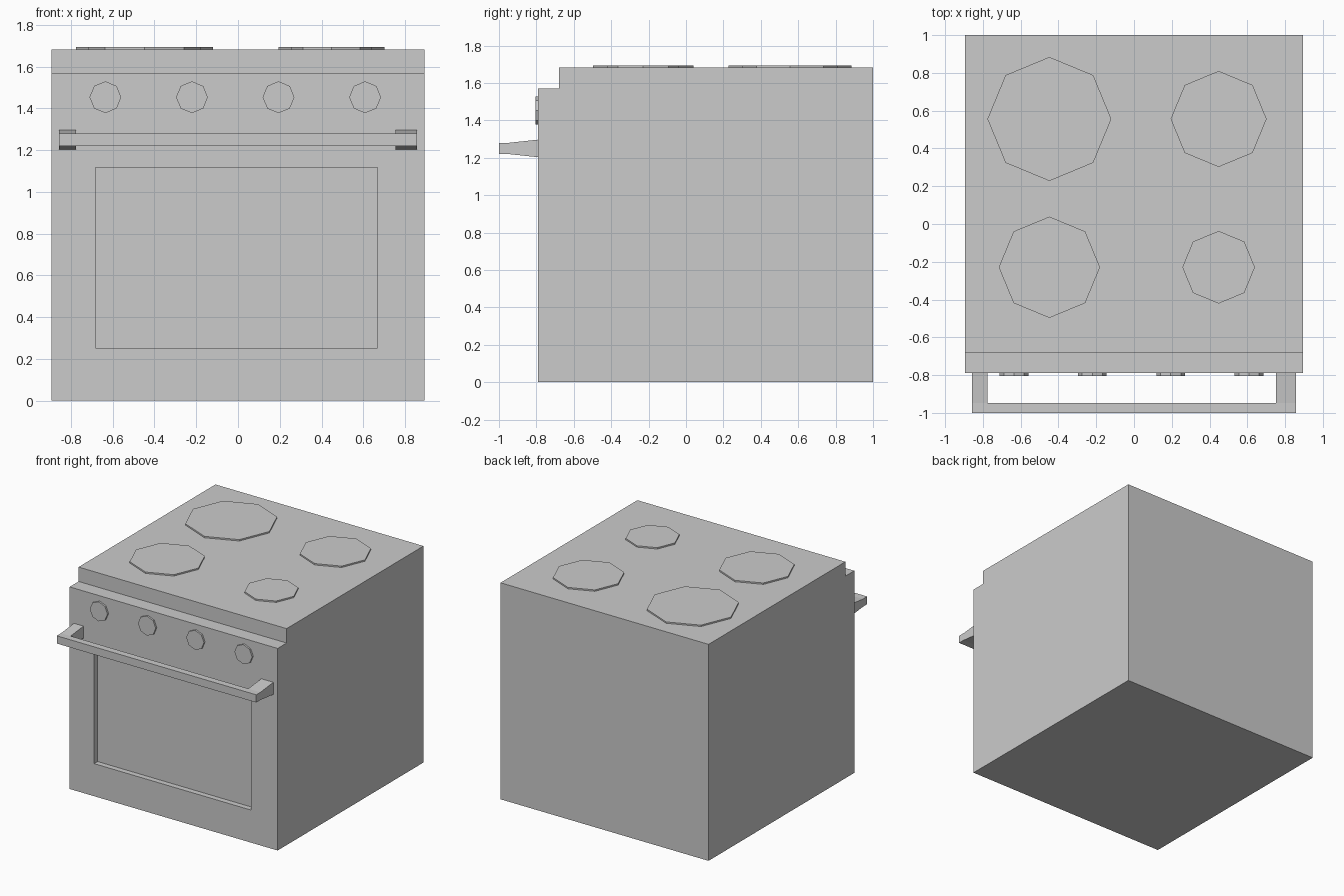
import bpy, bmesh
from math import pi
from mathutils import Matrix

if "Cube" in bpy.data.objects:
    bpy.data.objects.remove(bpy.data.objects["Cube"])


def finish(name, bm):
    bmesh.ops.recalc_face_normals(bm, faces=bm.faces)
    mesh = bpy.data.meshes.new(name)
    bm.to_mesh(mesh)
    bm.free()
    obj = bpy.data.objects.new(name, mesh)
    bpy.context.collection.objects.link(obj)
    return obj


def extrude_x(name, profile, x0, x1):
    """Extrude a (y, z) outline from x0 to x1."""
    bm = bmesh.new()
    face = bm.faces.new([bm.verts.new((x0, y, z)) for y, z in profile])
    ext = bmesh.ops.extrude_face_region(bm, geom=[face])["geom"]
    verts = [v for v in ext if isinstance(v, bmesh.types.BMVert)]
    bmesh.ops.translate(bm, verts=verts, vec=(x1 - x0, 0, 0))
    return finish(name, bm)


def box(name, x, y, z):
    return extrude_x(name, [(y[0], z[0]), (y[1], z[0]), (y[1], z[1]), (y[0], z[1])], *x)


def octagon(name, centre, radius, depth, facing_front=False):
    """Flat eight-sided disc with corners on its axes."""
    rot = Matrix.Rotation(pi / 2, 4, 'X') if facing_front else Matrix()
    bm = bmesh.new()
    bmesh.ops.create_cone(bm, cap_ends=True, segments=8, radius1=radius, radius2=radius,
                          depth=depth, matrix=Matrix.Translation(centre) @ rot)
    return finish(name, bm)


W, FRONT, TOP = 0.894, -0.79, 1.682

# Body with stepped front top edge
body = extrude_x("oven_body", [(FRONT, 0), (1, 0), (1, TOP), (-0.68, TOP),
                               (-0.68, 1.57), (FRONT, 1.57)], -W, W)

# Recessed door window
cutter = box("window_cutter", (-0.683, 0.667), (FRONT - 0.1, FRONT + 0.043), (0.253, 1.117))
cutter.hide_render = True
cutter.hide_set(True)
cut = body.modifiers.new("window_recess", 'BOOLEAN')
cut.operation = 'DIFFERENCE'
cut.solver = 'EXACT'
cut.object = cutter

# Hob plates
for name, x, y, r in [("back_left", -0.448, 0.556, 0.328), ("back_right", 0.448, 0.556, 0.254),
                      ("front_left", -0.448, -0.229, 0.268), ("front_right", 0.448, -0.229, 0.192)]:
    octagon(name + "_hob_plate", (x, y, TOP), r, 0.022)

# Control knobs
for i in range(4):
    octagon(f"knob_{i + 1}", (-0.635 + 0.4145 * i, FRONT, 1.453), 0.076, 0.028, True)

# Door handle: bar and two tapered brackets
box("handle_bar", (-0.857, 0.857), (-1, -0.948), (1.22, 1.28))
taper = [(FRONT, 1.203), (FRONT, 1.297), (-0.948, 1.28), (-0.948, 1.22)]
extrude_x("left_handle_bracket", taper, -0.857, -0.775)
extrude_x("right_handle_bracket", taper, 0.753, 0.857)
